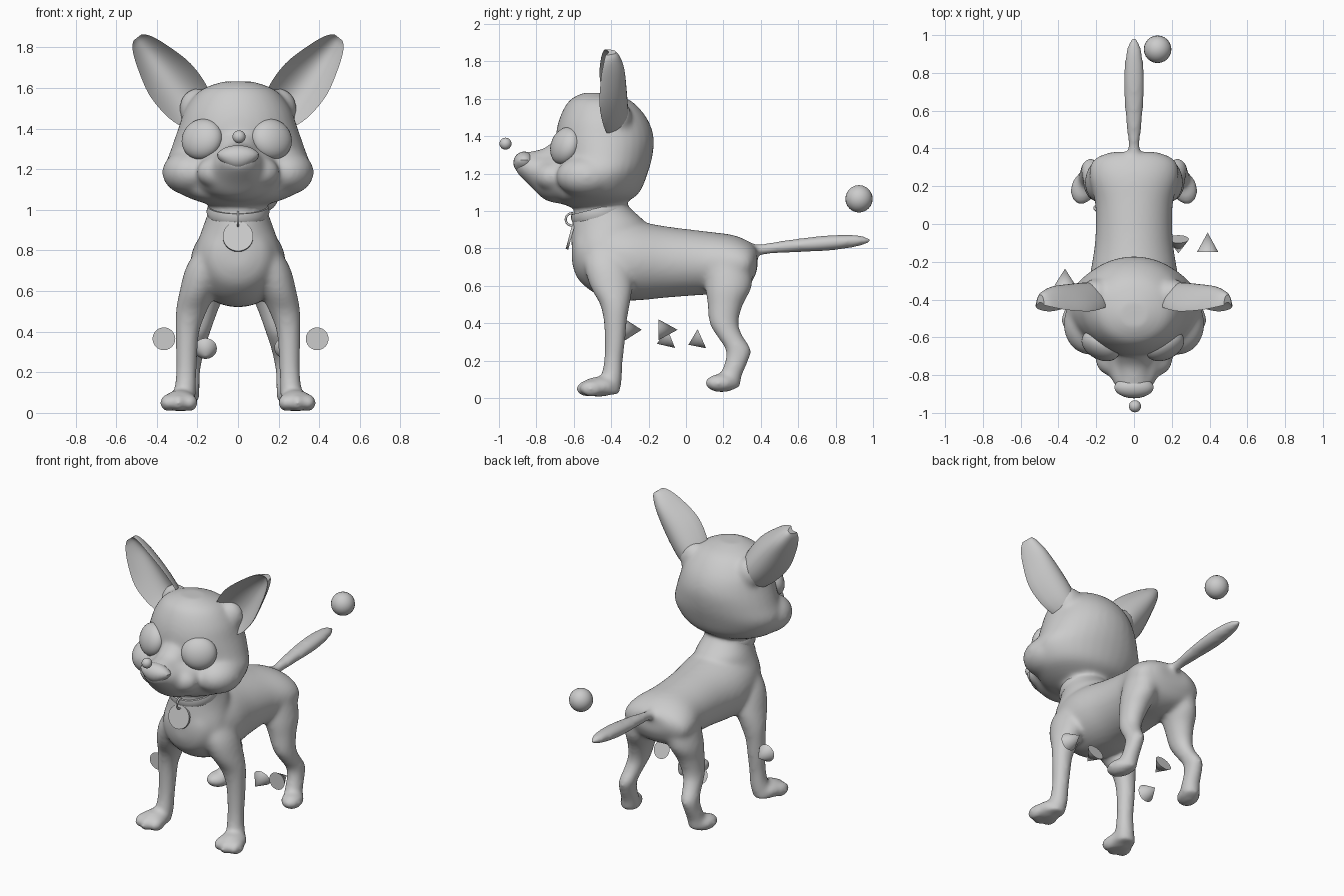
import bpy, bmesh, math
from mathutils import Vector, Matrix

if "Cube" in bpy.data.objects:
    bpy.data.objects.remove(bpy.data.objects["Cube"])

grey = bpy.data.materials.new("plain_grey")
grey.diffuse_color = (0.6, 0.6, 0.6, 1)
grey.use_nodes = True
grey.node_tree.nodes["Principled BSDF"].inputs["Base Color"].default_value = grey.diffuse_color


def finish(name, bm, smooth=True):
    bmesh.ops.recalc_face_normals(bm, faces=bm.faces)
    mesh = bpy.data.meshes.new(name)
    bm.to_mesh(mesh)
    bm.free()
    mesh.materials.append(grey)
    ob = bpy.data.objects.new(name, mesh)
    bpy.context.collection.objects.link(ob)
    if smooth:
        bpy.context.view_layer.objects.active = ob
        ob.select_set(True)
        bpy.ops.object.shade_smooth_by_angle(angle=math.radians(40))
        ob.select_set(False)
    return ob


def skin(bm, rings):
    """Closed tube through a list of point rings."""
    rows = [[bm.verts.new(p) for p in ring] for ring in rings]
    n = len(rows[0])
    for a, b in zip(rows, rows[1:]):
        for i in range(n):
            j = (i + 1) % n
            bm.faces.new((a[i], a[j], b[j], b[i]))
    bm.faces.new(rows[0])
    bm.faces.new(rows[-1][::-1])


def curve(stations, steps=4):
    """Catmull-Rom interpolation of station tuples."""
    s = [stations[0]] + list(stations) + [stations[-1]]
    out = []
    for i in range(1, len(s) - 2):
        for k in range(steps):
            t = k / steps
            out.append([0.5 * (2 * b + (c - a) * t + (2 * a - 5 * b + 4 * c - d) * t * t
                               + (3 * b - a - 3 * c + d) * t ** 3)
                        for a, b, c, d in zip(s[i - 1], s[i], s[i + 1], s[i + 2])])
    return out + [list(stations[-1])]


CIRCLE = [(math.cos(a * math.pi / 16), math.sin(a * math.pi / 16)) for a in range(32)]


def loft_y(bm, stations):
    """Stations: y, centre z, half width, half height."""
    skin(bm, [[(rx * c, y, z + rz * s) for c, s in CIRCLE] for y, z, rx, rz in curve(stations)])


def loft_z(bm, stations, side=1):
    """Stations: z, centre x, centre y, half width, half depth."""
    skin(bm, [[(side * (x + rx * c), y + ry * s, z) for c, s in CIRCLE]
              for z, x, y, rx, ry in curve(stations)])


def ball(bm, centre, radii, turn=0, lean=0, seg=24):
    m = (Matrix.Translation(centre) @ Matrix.Rotation(turn, 4, 'Z')
         @ Matrix.Rotation(lean, 4, 'X') @ Matrix.Diagonal((*radii, 1)))
    bmesh.ops.create_uvsphere(bm, u_segments=seg, v_segments=seg // 2, radius=1, matrix=m)


# Body skin: torso, neck, head, muzzle, limbs and tail blended into one
bm = bmesh.new()
loft_y(bm, [(-.61, .79, .06, .07), (-.57, .775, .15, .15), (-.45, .75, .215, .21),
            (-.3, .735, .235, .215), (-.1, .727, .207, .19), (.1, .722, .205, .17),
            (.25, .717, .238, .155), (.34, .72, .215, .115), (.382, .74, .12, .055)])
loft_z(bm, [(.66, 0, -.44, .22, .13), (.8, 0, -.435, .21, .175), (.92, 0, -.41, .172, .2),
            (.99, 0, -.435, .147, .165), (1.04, 0, -.455, .14, .14), (1.12, 0, -.46, .14, .14)])
loft_z(bm, [(1.015, 0, -.5, .1, .1), (1.05, 0, -.5, .22, .185), (1.1, 0, -.48, .31, .232),
            (1.2, 0, -.455, .36, .25), (1.3, 0, -.435, .33, .257), (1.4, 0, -.435, .295, .262),
            (1.5, 0, -.443, .258, .232), (1.59, 0, -.46, .185, .165), (1.632, 0, -.48, .075, .07)])
loft_y(bm, [(-.55, 1.19, .28, .155), (-.68, 1.18, .21, .14), (-.76, 1.185, .155, .122),
            (-.83, 1.22, .115, .09), (-.885, 1.245, .08, .062), (-.91, 1.25, .04, .04)])
loft_y(bm, [(-.6, 1.3, .11, .16), (-.7, 1.27, .1, .115), (-.76, 1.25, .09, .085),
            (-.86, 1.255, .075, .058), (-.9, 1.255, .04, .04)])
loft_y(bm, [(.33, .795, .045, .035), (.4, .795, .03, .03), (.55, .812, .045, .035),
            (.75, .828, .056, .042), (.9, .84, .045, .034), (.97, .842, .024, .018),
            (.995, .842, .008, .008)])
for side in (-1, 1):
    ball(bm, (side * .23, -.53, 1.185), (.145, .165, .115))   # cheek
    ball(bm, (side * .1, -.72, 1.185), (.105, .09, .08))      # jowl
    # front leg and paw with toes
    loft_z(bm, [(.84, .1, -.43, .08, .1), (.72, .155, -.42, .1, .125), (.6, .198, -.4, .09, .115),
                (.5, .23, -.38, .077, .08), (.41, .248, -.378, .061, .063),
                (.3, .253, -.38, .054, .055), (.2, .255, -.388, .051, .051),
                (.1, .262, -.4, .056, .058), (.02, .28, -.42, .062, .065)], side)
    ball(bm, (side * .285, -.465, .06), (.082, .1, .054))
    for x in (.235, .293, .347):
        ball(bm, (side * x, -.53 + abs(x - .29) * .4, .05), (.038, .062, .044))
    # hind leg and paw
    loft_z(bm, [(.76, .12, .23, .1, .125), (.6, .158, .228, .098, .125), (.5, .18, .21, .08, .095),
                (.4, .2, .203, .065, .078), (.33, .215, .235, .057, .07), (.26, .228, .28, .052, .069),
                (.2, .236, .272, .05, .062), (.12, .242, .24, .054, .06),
                (.05, .25, .225, .057, .062)], side)
    ball(bm, (side * .268, .19, .08), (.068, .092, .05), side * .3)
    ball(bm, (side * .2, -.37, 1.5), (.09, .08, .1))          # ear root
body = finish("body", bm, False)
remesh = body.modifiers.new("blend", 'REMESH')
remesh.mode = 'VOXEL'
remesh.voxel_size = .012
remesh.use_smooth_shade = True
soft = body.modifiers.new("soften", 'SMOOTH')
soft.factor = .5
soft.iterations = 20

# Cupped ears, open to the front with rounded rims
for side, label in ((-1, "left"), (1, "right")):
    bm = bmesh.new()
    rings = []
    for t, w, depth, y0 in curve([(-.06, .085, .05, -.41), (.15, .122, .09, -.44),
                                  (.45, .128, .105, -.462), (.75, .09, .085, -.455),
                                  (.92, .055, .045, -.44), (.985, .025, .015, -.43)]):
        base = Vector((.2 + .3 * t, 0, 1.47 + .385 * t))
        front, back = [], []
        for k in range(-8, 9):
            u = k / 8
            p = base + Vector((.79, 0, -.61)) * (w * u)
            y = y0 + depth * (1 - u * u)
            front.append((side * p.x, y, p.z))
            back.append((side * p.x, y + .01 + .03 * (1 - u ** 4), p.z))
        rings.append(front + back[::-1])
    skin(bm, rings)
    finish("ear_" + label, bm)

# Nose: wide on top, narrow below
bm = bmesh.new()
ball(bm, (0, -.865, 1.258), (.108, .058, .06))
for v in bm.verts:
    if v.co.z < 1.27:
        v.co.x *= 1 - (1.27 - v.co.z) * 6
finish("nose", bm)

# Eyes: shallow domes following the slope of the face
for side, label, x in ((-1, "left", .177), (1, "right", .165)):
    bm = bmesh.new()
    ball(bm, (side * x, -.645, 1.348), (.108, .068, .103), side * .5, -.3, 32)
    finish("eye_" + label, bm)

# Collar band
bm = bmesh.new()
profile = [(.132, -.022), (.149, -.024), (.156, 0), (.149, .024), (.132, .022)]
tilt = Matrix.Translation((0, -.463, .993)) @ Matrix.Rotation(math.radians(14), 4, 'X')
rows = [[bm.verts.new(tilt @ Vector((r * math.cos(a), r * math.sin(a), z))) for r, z in profile]
        for a in (i * math.pi / 24 for i in range(48))]
for i in range(48):
    a, b = rows[i], rows[(i + 1) % 48]
    for j in range(5):
        k = (j + 1) % 5
        bm.faces.new((a[j], a[k], b[k], b[j]))
finish("collar", bm)

# Tag ring and round tag
bpy.ops.mesh.primitive_torus_add(major_radius=.033, minor_radius=.006, major_segments=24,
                                 minor_segments=8, location=(0, -.61, .955),
                                 rotation=(0, math.pi / 2, 0))
ring = bpy.context.object
ring.name = "tag_ring"
ring.data.materials.append(grey)
bpy.ops.object.shade_smooth()
ring.select_set(False)
bm = bmesh.new()
bmesh.ops.create_cone(bm, cap_ends=True, segments=32, radius1=.075, radius2=.075, depth=.014,
                      matrix=Matrix.Translation((0, -.617, .868))
                      @ Matrix.Rotation(math.radians(75), 4, 'X'))
finish("tag", bm)

# Loose control balls
for name, centre, r in (("nose_marker", (.005, -.965, 1.36), .032),
                        ("tail_marker", (.125, .925, 1.065), .073)):
    bm = bmesh.new()
    ball(bm, centre, (r, r, r))
    finish(name, bm)

# Loose control cones: base centre and tip
for i, (base, tip) in enumerate([((-.365, -.325, .365), (-.365, -.237, .365)),
                                 ((.39, -.148, .365), (.39, -.045, .365)),
                                 ((-.16, .085, .317), (-.16, .013, .285)),
                                 ((.235, -.08, .32), (.235, -.155, .29))]):
    base, axis = Vector(base), Vector(tip) - Vector(base)
    bm = bmesh.new()
    bmesh.ops.create_cone(bm, cap_ends=True, segments=24, radius1=.056, radius2=0,
                          depth=axis.length,
                          matrix=Matrix.Translation(base + axis / 2)
                          @ axis.to_track_quat('Z', 'Y').to_matrix().to_4x4())
    finish("leg_marker_%d" % (i + 1), bm)
